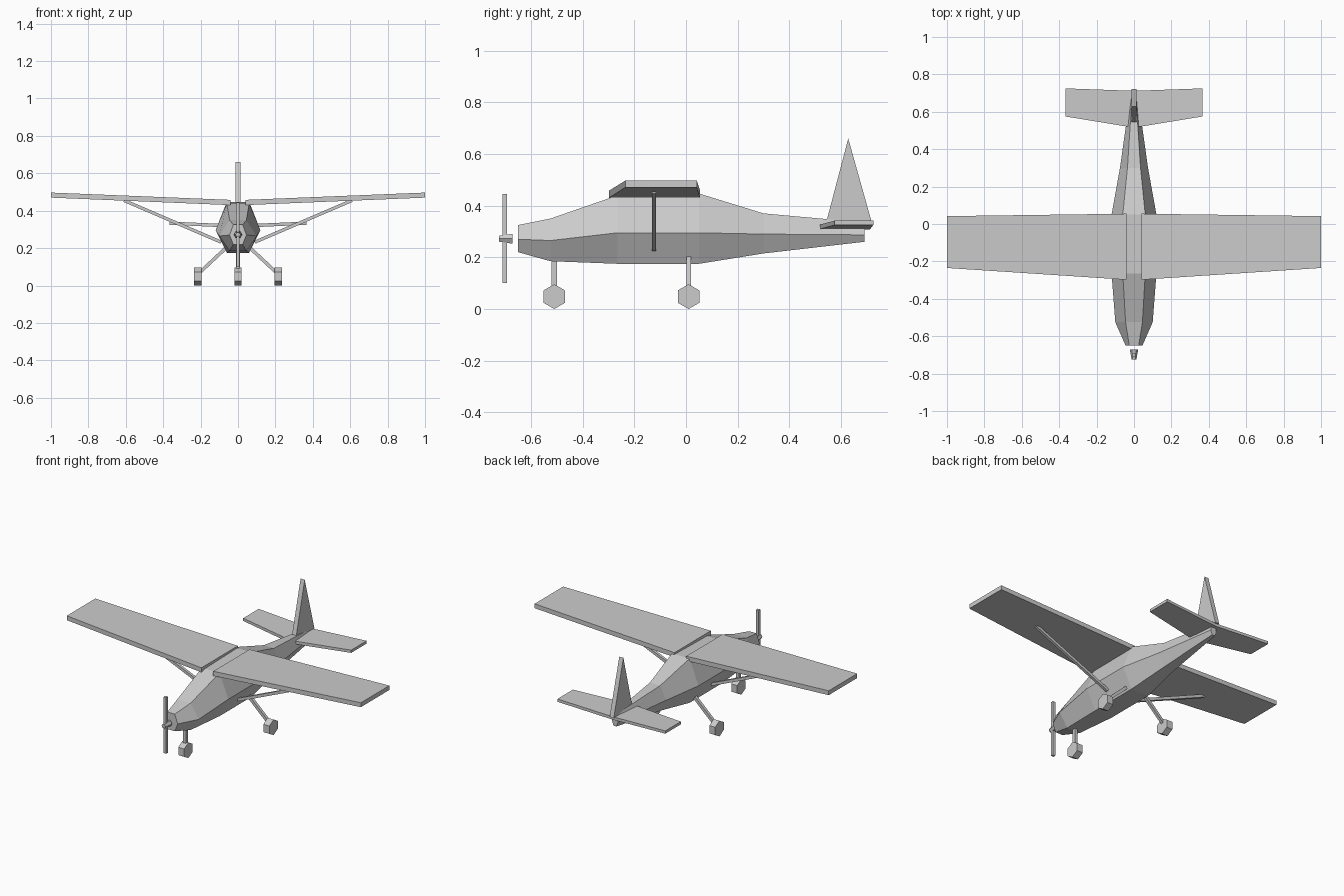
import bpy, math
from mathutils import Vector

if "Cube" in bpy.data.objects:
    bpy.data.objects.remove(bpy.data.objects["Cube"])

grey = bpy.data.materials.new("light grey")
grey.diffuse_color = (0.6, 0.6, 0.6, 1)
grey.use_nodes = True
grey.node_tree.nodes["Principled BSDF"].inputs["Base Color"].default_value = grey.diffuse_color


def add(name, verts, faces):
    me = bpy.data.meshes.new(name)
    me.from_pydata([tuple(v) for v in verts], [], faces)
    me.materials.append(grey)
    ob = bpy.data.objects.new(name, me)
    bpy.context.collection.objects.link(ob)
    # consistent outward normals
    import bmesh
    bm = bmesh.new()
    bm.from_mesh(me)
    bmesh.ops.recalc_face_normals(bm, faces=bm.faces)
    bm.to_mesh(me)
    bm.free()
    return ob


def loft(name, rings):
    """Skin equal-sized rings and cap both ends."""
    n = len(rings[0])
    verts = [v for r in rings for v in r]
    faces = [(k * n + i, k * n + (i + 1) % n, (k + 1) * n + (i + 1) % n, (k + 1) * n + i)
             for k in range(len(rings) - 1) for i in range(n)]
    faces += [tuple(range(n)), tuple(range(len(verts) - n, len(verts)))]
    return add(name, verts, faces)


def bar(name, a, b, w):
    """Square bar of width w from a to b, with one side along y."""
    a, b = Vector(a), Vector(b)
    u = Vector((0, 1, 0)) * w / 2
    v = (b - a).cross(u).normalized() * w / 2
    return loft(name, [[p + u + v, p - u + v, p - u - v, p + u - v] for p in (a, b)])


def panel(name, s, root, tip):
    """Flying surface; each end is (x, y front, y back, z bottom, z top)."""
    return loft(name, [[(s * x, f, lo), (s * x, r, lo), (s * x, r, hi), (s * x, f, hi)]
                       for x, f, r, lo, hi in (root, tip)])


def wheel(name, x, y):
    r = 0.048
    return loft(name, [[(x + d, y + r * math.sin(i * math.pi / 3), r + r * math.cos(i * math.pi / 3))
                        for i in range(6)] for d in (-0.02, 0.02)])


# Fuselage: six-sided sections (y, half width, top half width, bottom, middle, top)
sections = [(-0.65, 0.045, 0.025, 0.22, 0.27, 0.325),
            (-0.525, 0.10, 0.045, 0.185, 0.265, 0.35),
            (-0.265, 0.12, 0.06, 0.175, 0.295, 0.44),
            (0.05, 0.12, 0.06, 0.175, 0.295, 0.447),
            (0.30, 0.075, 0.035, 0.215, 0.29, 0.37),
            (0.69, 0.02, 0.01, 0.26, 0.287, 0.335)]
loft("fuselage", [[(-w, y, m), (-t, y, hi), (t, y, hi), (w, y, m), (t, y, lo), (-t, y, lo)]
                  for y, w, t, lo, m, hi in sections])

# Wings, struts, tailplane and main gear on both sides
for s, side in ((-1, "left"), (1, "right")):
    panel(side + "_wing", s, (0.04, -0.298, 0.055, 0.43, 0.458), (1.0, -0.235, 0.042, 0.47, 0.497))
    panel(side + "_tailplane", s, (0.0, 0.515, 0.712, 0.308, 0.326), (0.367, 0.575, 0.725, 0.325, 0.342))
    bar(side + "_wing_strut", (s * 0.09, -0.124, 0.232), (s * 0.61, -0.124, 0.455), 0.017)
    bar(side + "_gear_leg", (s * 0.06, 0.01, 0.205), (s * 0.21, 0.01, 0.065), 0.018)
    wheel(side + "_wheel", s * 0.215, 0.01)

# Tail fin
loft("tail_fin", [[(x, 0.54, 0.325), (x, 0.722, 0.325), (x, 0.628, 0.66)] for x in (-0.014, 0.014)])

# Nose gear
bar("nose_gear_leg", (0, -0.51, 0.06), (0, -0.51, 0.20), 0.02)
wheel("nose_wheel", 0, -0.51)

# Propeller and hub
bar("propeller", (0, -0.701, 0.10), (0, -0.701, 0.445), 0.017)
loft("propeller_hub", [[(r * math.cos(i * math.pi / 3), y, 0.272 + r * math.sin(i * math.pi / 3))
                        for i in range(6)] for y, r in ((-0.724, 0.013), (-0.672, 0.022))])
